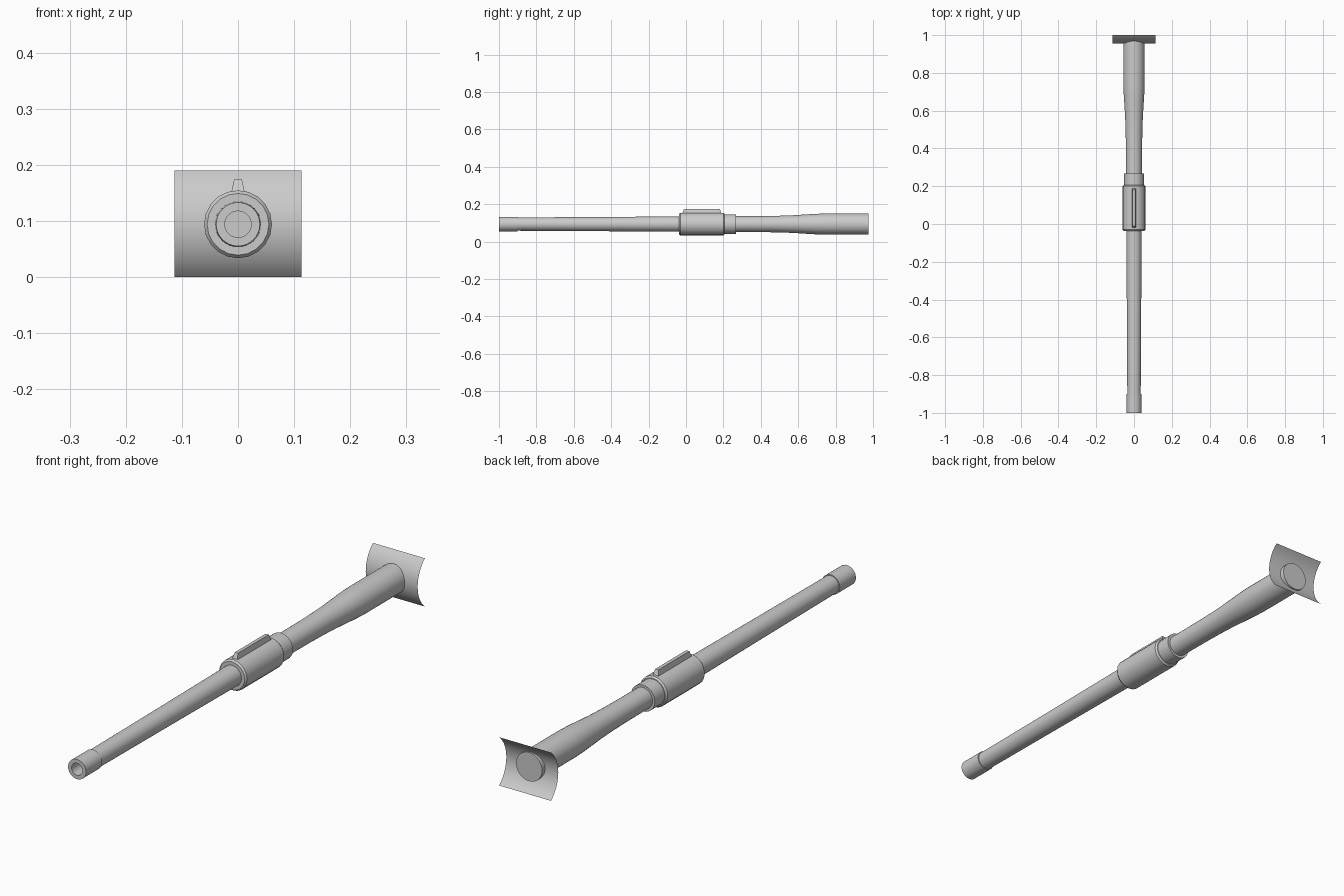
import bpy, bmesh, math

if "Cube" in bpy.data.objects:
    bpy.data.objects.remove(bpy.data.objects["Cube"])

ZC = 0.094  # height of the barrel axis

grey = bpy.data.materials.new("plain_grey")
grey.diffuse_color = (0.6, 0.6, 0.6, 1)
grey.use_nodes = True
grey.node_tree.nodes["Principled BSDF"].inputs["Base Color"].default_value = grey.diffuse_color


def finish(name, bm, angle=35):
    bmesh.ops.recalc_face_normals(bm, faces=bm.faces)
    me = bpy.data.meshes.new(name)
    bm.to_mesh(me)
    bm.free()
    me.materials.append(grey)
    ob = bpy.data.objects.new(name, me)
    bpy.context.collection.objects.link(ob)
    bpy.ops.object.select_all(action='DESELECT')
    ob.select_set(True)
    bpy.context.view_layer.objects.active = ob
    bpy.ops.object.shade_smooth_by_angle(angle=math.radians(angle))
    return ob


def turned(name, profile, sides=24):
    """Closed solid of revolution about y from (y, radius) pairs."""
    bm = bmesh.new()
    rings = []
    for y, r in profile:
        rings.append([bm.verts.new((r * math.sin(a), y, ZC + r * math.cos(a)))
                      for a in (2 * math.pi * i / sides for i in range(sides))])
    for a, b in zip(rings, rings[1:]):
        for i in range(sides):
            j = (i + 1) % sides
            bm.faces.new((a[i], a[j], b[j], b[i]))
    bm.faces.new(rings[0])
    bm.faces.new(rings[-1])
    return finish(name, bm)


# Front barrel with muzzle collar and bore
turned("front_barrel", [(-0.93, 0.0235), (-1.0, 0.0235), (-1.0, 0.039), (-0.9, 0.039),
                        (-0.9, 0.0355), (-0.45, 0.038), (-0.02, 0.041)], 32)

# Sleeve in the middle, chamfered at both ends
turned("sleeve", [(-0.037, 0.055), (-0.03, 0.0605), (0.2, 0.0605), (0.207, 0.055)], 20)

# Narrower collar behind the sleeve
turned("rear_collar", [(0.19, 0.052), (0.268, 0.052)], 24)

# Rear barrel flaring into the mount
turned("rear_barrel", [(0.25, 0.042), (0.42, 0.043), (0.5, 0.0445), (0.57, 0.047),
                       (0.64, 0.0515), (0.69, 0.0545), (0.74, 0.0565), (0.975, 0.0565)], 32)

# Tapered rib on top of the sleeve
bm = bmesh.new()
bmesh.ops.create_cube(bm, size=1)
for v in bm.verts:
    top = v.co.z > 0
    v.co.x = math.copysign(0.007 if top else 0.0125, v.co.x)
    v.co.y = 0.085 + math.copysign(0.096 if top else 0.106, v.co.y)
    v.co.z = 0.174 if top else 0.148
finish("sight_rib", bm, 20)

# Thin curved mounting plate, bulging forward
bm = bmesh.new()
R, half, n = 0.1228, math.radians(50.7), 16
rows = []
for i in range(n + 1):
    a = -half + 2 * half * i / n
    rows.append([bm.verts.new((x, 0.955 + R - R * math.cos(a), 0.095 + R * math.sin(a)))
                 for x in (-0.113, 0.113)])
for a, b in zip(rows, rows[1:]):
    bm.faces.new((a[0], a[1], b[1], b[0]))
finish("mount_plate", bm)
